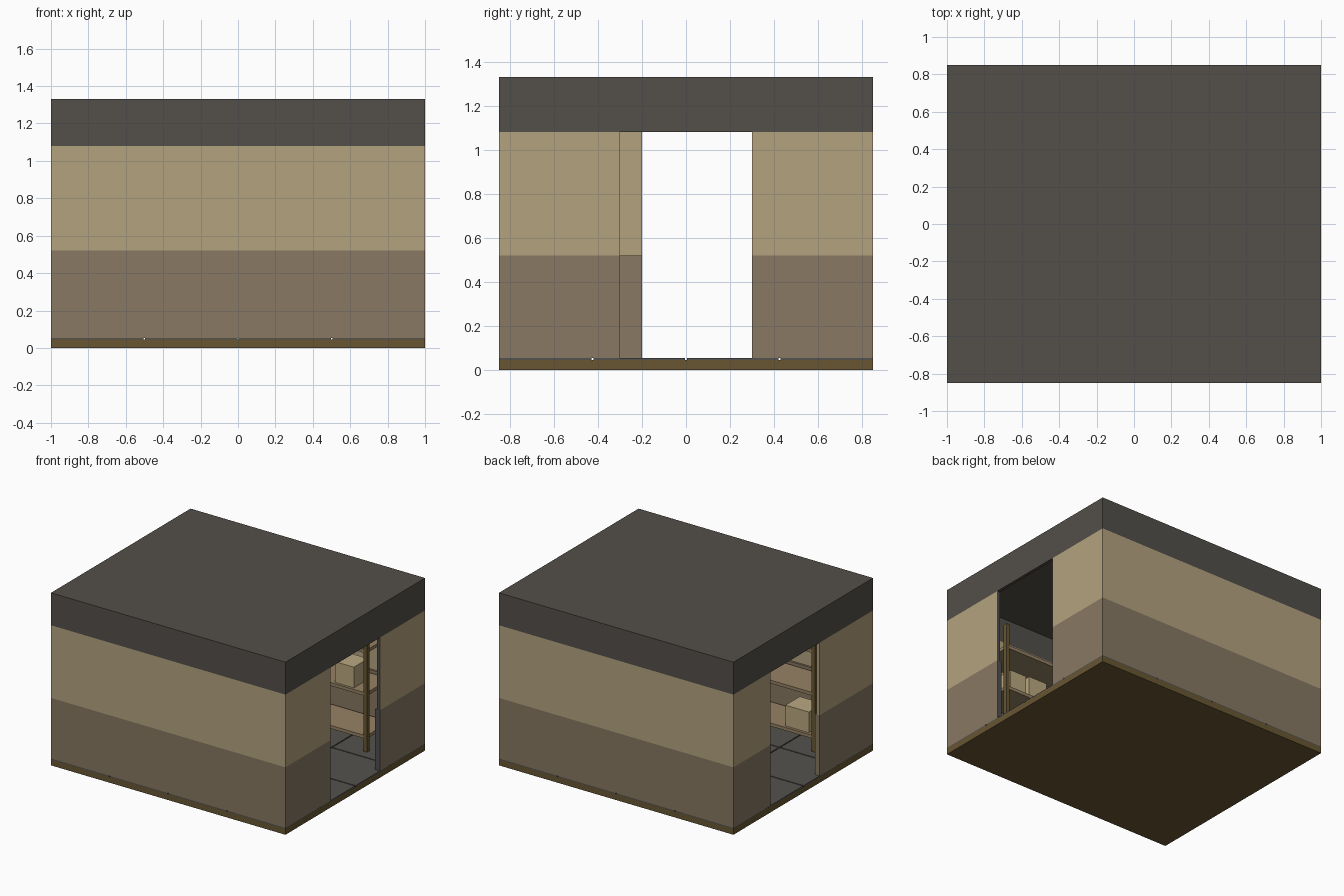
import bpy, bmesh
from mathutils import Vector

if "Cube" in bpy.data.objects:
    bpy.data.objects.remove(bpy.data.objects["Cube"])


def material(name, rgb):
    # sRGB bytes to linear
    lin = [((c / 255 + 0.055) / 1.055) ** 2.4 for c in rgb]
    m = bpy.data.materials.new(name)
    m.use_nodes = True
    m.diffuse_color = (*lin, 1)
    m.node_tree.nodes["Principled BSDF"].inputs["Base Color"].default_value = (*lin, 1)
    return m


SAND = material("sand_wall", (180, 162, 127))
TAUPE = material("taupe_wall", (136, 120, 98))
ROOF = material("dark_roof", (83, 79, 73))
WOOD = material("brown_wood", (104, 86, 50))
TILE = material("grey_tile", (84, 82, 78))
FRAME = material("slate_frame", (78, 79, 82))
BOARD = material("shelf_board", (150, 130, 100))
CARTON = material("carton", (186, 167, 128))

HX, HY = 1.0, 0.85


def finish(name, bm, *mats):
    bmesh.ops.recalc_face_normals(bm, faces=bm.faces)
    me = bpy.data.meshes.new(name)
    bm.to_mesh(me)
    bm.free()
    for m in mats:
        me.materials.append(m)
    ob = bpy.data.objects.new(name, me)
    bpy.context.collection.objects.link(ob)
    return ob


def add_box(bm, x, y, z):
    """Add a box spanning the (low, high) ranges."""
    spans = (x, y, z)
    vs = bmesh.ops.create_cube(bm, size=1)["verts"]
    for v in vs:
        v.co = Vector([s[0] if c < 0 else s[1] for s, c in zip(spans, v.co)])
    return vs


def box(name, mat, x, y, z):
    bm = bmesh.new()
    add_box(bm, x, y, z)
    return finish(name, bm, mat)


def side(s, low, high):
    """Mirror a range to the side given by s."""
    return tuple(sorted((s * low, s * high)))


def u_wall(name, mat, s, right_edge, left_edge, t, z0, z1):
    """U-shaped wall half that ends at the two door openings."""
    yo, yi = s * HY, s * (HY - t)
    plan = [(HX, right_edge), (HX, yo), (-HX, yo), (-HX, left_edge),
            (t - HX, left_edge), (t - HX, yi), (HX - t, yi), (HX - t, right_edge)]
    bm = bmesh.new()
    face = bm.faces.new([bm.verts.new((x, y, z0)) for x, y in plan])
    ext = bmesh.ops.extrude_face_region(bm, geom=[face])["geom"]
    top = [g for g in ext if isinstance(g, bmesh.types.BMVert)]
    bmesh.ops.translate(bm, verts=top, vec=(0, 0, z1 - z0))
    # slate lining on the jambs of the +x door
    bm.normal_update()
    for f in bm.faces:
        c = f.calc_center_median()
        if abs(f.normal.y) > 0.9 and c.x > 0.9 and abs(c.y) < 0.5:
            f.material_index = 1
    return finish(name, bm, mat, FRAME)


# Base and floor tiles
box("base", WOOD, (-HX, HX), (-HY, HY), (0, 0.045))
bm = bmesh.new()
gap = 0.004
for i in range(4):
    for j in range(4):
        x, y = -HX + i * HX / 2, -HY + j * HY / 2
        add_box(bm, (x + gap * (i > 0), x + HX / 2 - gap * (i < 3)),
                (y + gap * (j > 0), y + HY / 2 - gap * (j < 3)), (0.045, 0.053))
finish("floor_tiles", bm, TILE)

# Walls, with a door opening in each end
for s, word, right_edge, left_edge in ((-1, "front", -0.3, -0.2), (1, "back", 0.3, 0.4)):
    u_wall(word + "_lower_wall", TAUPE, s, right_edge, left_edge, 0.04, 0.053, 0.52)
    u_wall(word + "_upper_wall", SAND, s, right_edge, left_edge, 0.025, 0.52, 1.08)

# Roof band, hollow underneath
bm = bmesh.new()
add_box(bm, (-HX, HX), (-HY, HY), (1.08, 1.28))
bm.normal_update()
under = min(bm.faces, key=lambda f: f.calc_center_median().z)
bmesh.ops.inset_region(bm, faces=[under], thickness=0.03)
ext = bmesh.ops.extrude_face_region(bm, geom=[under])["geom"]
bmesh.ops.translate(bm, vec=(0, 0, 0.195),
                    verts=[g for g in ext if isinstance(g, bmesh.types.BMVert)])
if under.is_valid:
    bmesh.ops.delete(bm, geom=[under], context="FACES_ONLY")
finish("roof_band", bm, ROOF)
box("roof_slab", ROOF, (-HX, HX), (-HY, HY), (1.28, 1.33))

# Storage racks along the front and back walls
LEVELS = (0.15, 0.48, 0.81)
THICK = 0.025
for s, word in ((-1, "front"), (1, "back")):
    bm = bmesh.new()
    for x in (-0.75, 0.72):
        for y in (0.5, 0.77):
            add_box(bm, (x, x + 0.03), side(s, y, y + 0.03), (0.053, 1.0))
    finish(word + "_rack_posts", bm, WOOD)
    bm = bmesh.new()
    for z in LEVELS:
        add_box(bm, (-0.74, 0.74), side(s, 0.505, 0.795), (z, z + THICK))
    finish(word + "_rack_boards", bm, BOARD)


# Cartons: rack side, level, centre x, width, height
CARTONS = [(1, 1, 0.54, 0.16, 0.16), (1, 0, -0.3, 0.2, 0.16), (1, 2, -0.1, 0.18, 0.14),
           (-1, 0, -0.58, 0.2, 0.16), (-1, 1, 0.62, 0.14, 0.15),
           (-1, 1, 0.44, 0.16, 0.16), (-1, 1, 0.1, 0.18, 0.14)]
for n, (s, level, x, w, h) in enumerate(CARTONS, 1):
    z = LEVELS[level] + THICK
    box(f"carton_{n}", CARTON, (x - w / 2, x + w / 2), side(s, 0.525, 0.7), (z, z + h))
